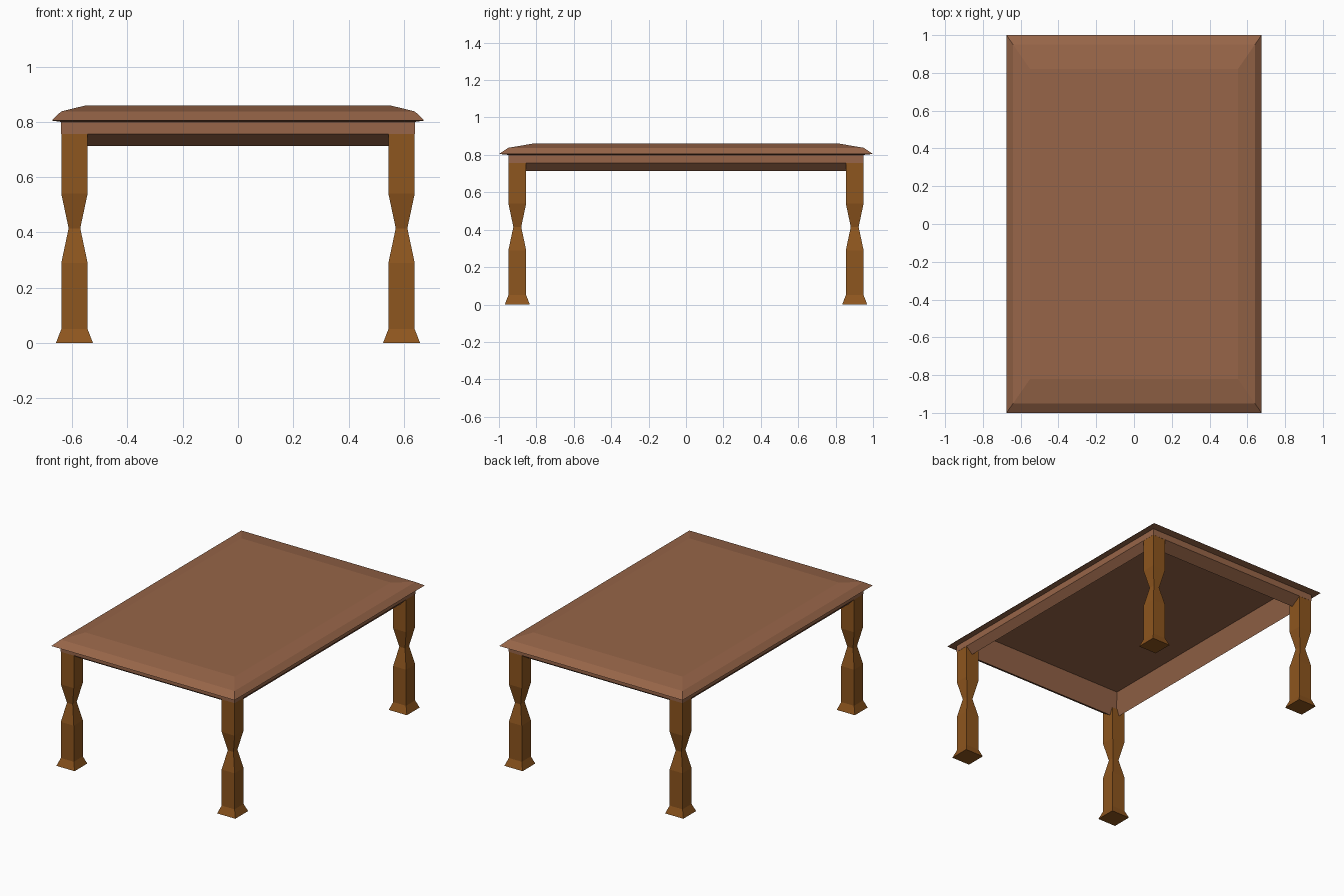
import bpy
import bmesh

if "Cube" in bpy.data.objects:
    bpy.data.objects.remove(bpy.data.objects["Cube"], do_unlink=True)


def material(name, rgb):
    m = bpy.data.materials.new(name)
    m.use_nodes = True
    m.diffuse_color = (*rgb, 1)
    m.node_tree.nodes["Principled BSDF"].inputs["Base Color"].default_value = (*rgb, 1)
    return m


top_wood = material("reddish brown wood", (0.31, 0.13, 0.065))
leg_wood = material("golden brown wood", (0.27, 0.092, 0.013))


def loft(name, rings, mat, centre=(0, 0)):
    """Stack rectangular rings (half x, half y, z) and cap both ends."""
    bm = bmesh.new()
    loops = [[bm.verts.new((centre[0] + sx * hx, centre[1] + sy * hy, z))
              for sx, sy in ((-1, -1), (1, -1), (1, 1), (-1, 1))]
             for hx, hy, z in rings]
    bm.faces.new(loops[0])
    bm.faces.new(loops[-1])
    for a, b in zip(loops, loops[1:]):
        for i in range(4):
            j = (i + 1) % 4
            bm.faces.new((a[i], a[j], b[j], b[i]))
    bmesh.ops.recalc_face_normals(bm, faces=bm.faces)
    mesh = bpy.data.meshes.new(name)
    bm.to_mesh(mesh)
    bm.free()
    mesh.materials.append(mat)
    obj = bpy.data.objects.new(name, mesh)
    bpy.context.collection.objects.link(obj)


# Hollow tabletop: recessed underside, inner wall, undercut apron, overhang, bevelled top
loft("tabletop", [(0.55, 0.82, 0.853), (0.595, 0.88, 0.713), (0.64, 0.95, 0.757),
                  (0.64, 0.95, 0.80), (0.675, 1.0, 0.805), (0.64, 0.95, 0.838),
                  (0.55, 0.82, 0.86)], top_wood)

# Four square legs with a pinched waist and flared foot
profile = [(0.067, 0.0), (0.0475, 0.05), (0.0475, 0.29),
           (0.021, 0.415), (0.0475, 0.54), (0.0475, 0.757)]
for side, sx in (("right", -1), ("left", 1)):
    for end, sy in (("front", -1), ("back", 1)):
        loft(f"{end}_{side}_leg", [(h, h, z) for h, z in profile], leg_wood,
             (sx * 0.592, sy * 0.902))
